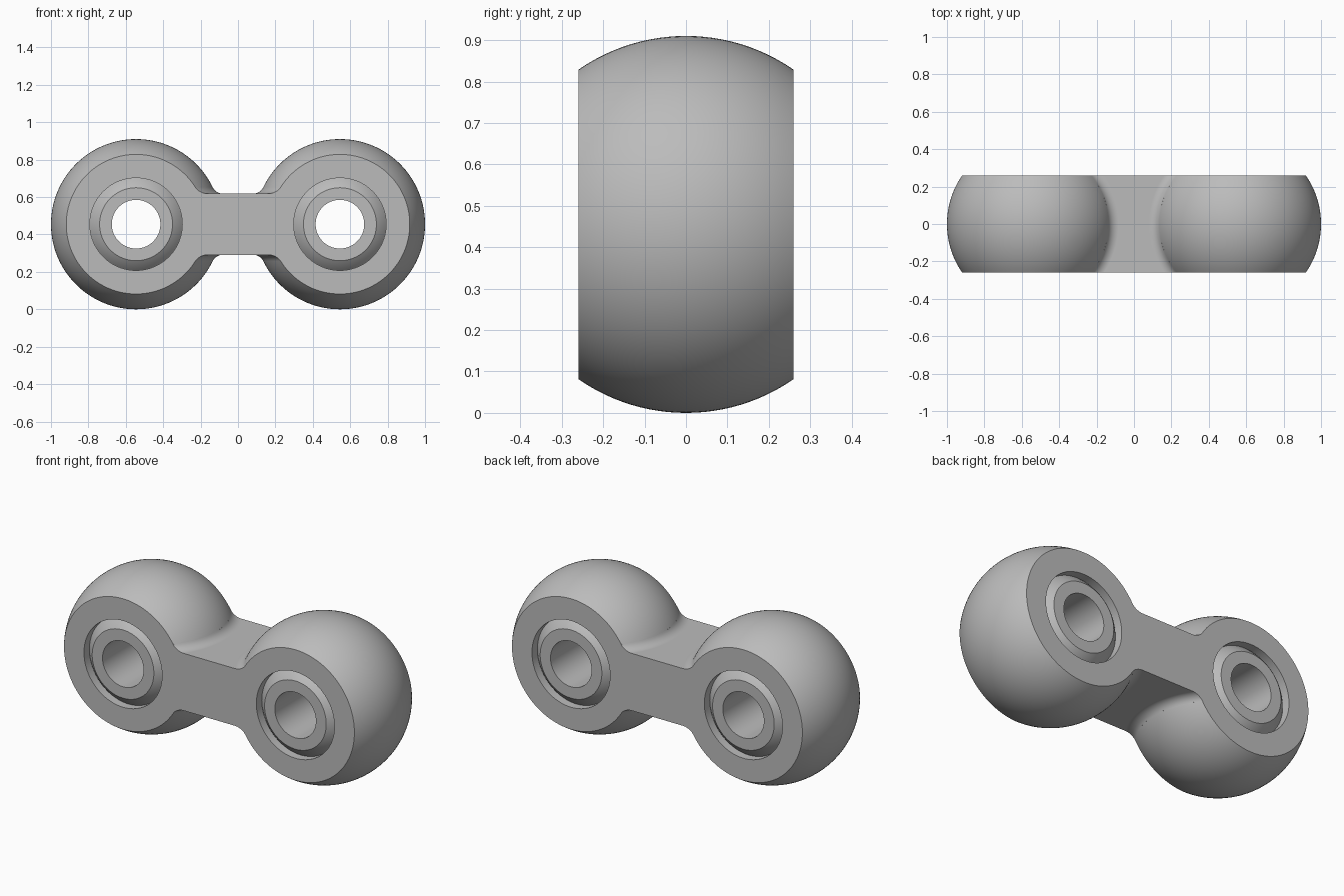
import bpy, bmesh, math
from mathutils import Matrix, Vector

cube = bpy.data.objects.get("Cube")
if cube:
    bpy.data.objects.remove(cube, do_unlink=True)

R, CX, CZ = 0.455, 0.545, 0.455      # ball end radius and centre
HALF_Y, WEB = 0.26, 0.1635           # half thickness, half web height
FILLET = 0.06
RECESS, RING, BORE = 0.247, 0.195, 0.13

steel = bpy.data.materials.new("satin_grey")
steel.use_nodes = True
grey = (0.5, 0.5, 0.5, 1)
steel.diffuse_color = grey
steel.node_tree.nodes["Principled BSDF"].inputs["Base Color"].default_value = grey


def make(name, bm, location):
    bmesh.ops.remove_doubles(bm, verts=bm.verts, dist=1e-5)
    bmesh.ops.recalc_face_normals(bm, faces=bm.faces)
    mesh = bpy.data.meshes.new(name)
    bm.to_mesh(mesh)
    bm.free()
    mesh.materials.append(steel)
    obj = bpy.data.objects.new(name, mesh)
    obj.location = location
    bpy.context.collection.objects.link(obj)
    return obj


def box(name, size):
    bm = bmesh.new()
    bmesh.ops.create_cube(bm, size=1, matrix=Matrix.Diagonal((*size, 1)))
    return make(name, bm, (0, 0, CZ))


def ball(name, x):
    bm = bmesh.new()
    bmesh.ops.create_uvsphere(bm, u_segments=128, v_segments=64, radius=R,
                              matrix=Matrix.Rotation(math.pi / 2, 4, 'X'))
    return make(name, bm, (x, 0, CZ))


def cylinder(name, x, radius):
    bm = bmesh.new()
    bmesh.ops.create_cone(bm, cap_ends=True, segments=96, radius1=radius, radius2=radius,
                          depth=1, matrix=Matrix.Rotation(math.pi / 2, 4, 'X'))
    return make(name, bm, (x, 0, CZ))


def spin(bm, points, axis, angle, steps):
    """Revolve a closed profile about an axis through the origin."""
    verts = [bm.verts.new(p) for p in points]
    edges = [bm.edges.new((a, b)) for a, b in zip(verts, verts[1:] + verts[:1])]
    return bmesh.ops.spin(bm, geom=verts + edges, cent=(0, 0, 0), axis=axis,
                          angle=angle, steps=steps)


def fillet_wedge(name, side, up):
    """Rolling-ball blend between a ball end and the flat of the web."""
    reach = math.sqrt((R + FILLET) ** 2 - (WEB + FILLET) ** 2)
    top = WEB + FILLET
    start = math.atan2(-top, -reach)
    arc = [start + (-math.pi / 2 - start) * i / 12 for i in range(13)]
    pts = [(reach + FILLET * math.cos(a), top + FILLET * math.sin(a)) for a in arc]
    pts = [(0.3, 0.05), (0.3, pts[0][1] - 0.01)] + pts + [(reach, 0.05)]
    turn = Matrix.Rotation(-math.pi / 4, 3, 'Z')
    bm = bmesh.new()
    spin(bm, [turn @ Vector((r, 0, z)) for r, z in pts], (0, 0, 1), math.pi / 2, 32)
    bmesh.ops.holes_fill(bm, edges=[e for e in bm.edges if e.is_boundary], sides=0)
    for v in bm.verts:
        v.co.x *= -side
        v.co.z *= up
    return make(name, bm, (side * CX, 0, CZ))


def combine(target, tool, operation):
    mod = target.modifiers.new(operation, 'BOOLEAN')
    mod.operation = operation
    mod.solver = 'EXACT'
    mod.object = tool
    bpy.context.view_layer.objects.active = target
    bpy.ops.object.modifier_apply(modifier=mod.name)
    bpy.data.objects.remove(tool, do_unlink=True)


def smooth(obj):
    bpy.ops.object.select_all(action='DESELECT')
    obj.select_set(True)
    bpy.context.view_layer.objects.active = obj
    bpy.ops.object.shade_smooth_by_angle(angle=math.radians(30))
    mod = obj.modifiers.new("weighted_normals", 'WEIGHTED_NORMAL')
    mod.keep_sharp = True


# Link body: web, two ball ends and their blends, sliced flat front and back
body = box("link_body", (2 * CX, 0.8, 2 * WEB))
for side in (-1, 1):
    combine(body, ball("ball_end", side * CX), 'UNION')
    for up in (-1, 1):
        combine(body, fillet_wedge("blend", side, up), 'UNION')
combine(body, box("slab", (3, 2 * HALF_Y, 2)), 'INTERSECT')
for side in (-1, 1):
    combine(body, cylinder("recess", side * CX, RECESS), 'DIFFERENCE')
smooth(body)

# Spherical bushings: flat ring faces, a ball flank falling into the recess, a bore
flank = math.hypot(RING, HALF_Y)
for side, label in ((-1, "right"), (1, "left")):
    a0, a1 = math.asin(RING / flank), math.asin((RECESS + 0.002) / flank)
    angles = [a0 + (a1 - a0) * i / 6 for i in range(7)]
    half = [(flank * math.sin(a), flank * math.cos(a)) for a in angles]
    profile = [(BORE, HALF_Y)] + half
    profile += [(r, -y) for r, y in reversed(profile)]
    bm = bmesh.new()
    spin(bm, [(r, y, 0) for r, y in profile], (0, 1, 0), 2 * math.pi, 96)
    smooth(make(label + "_bushing", bm, (side * CX, 0, CZ)))
